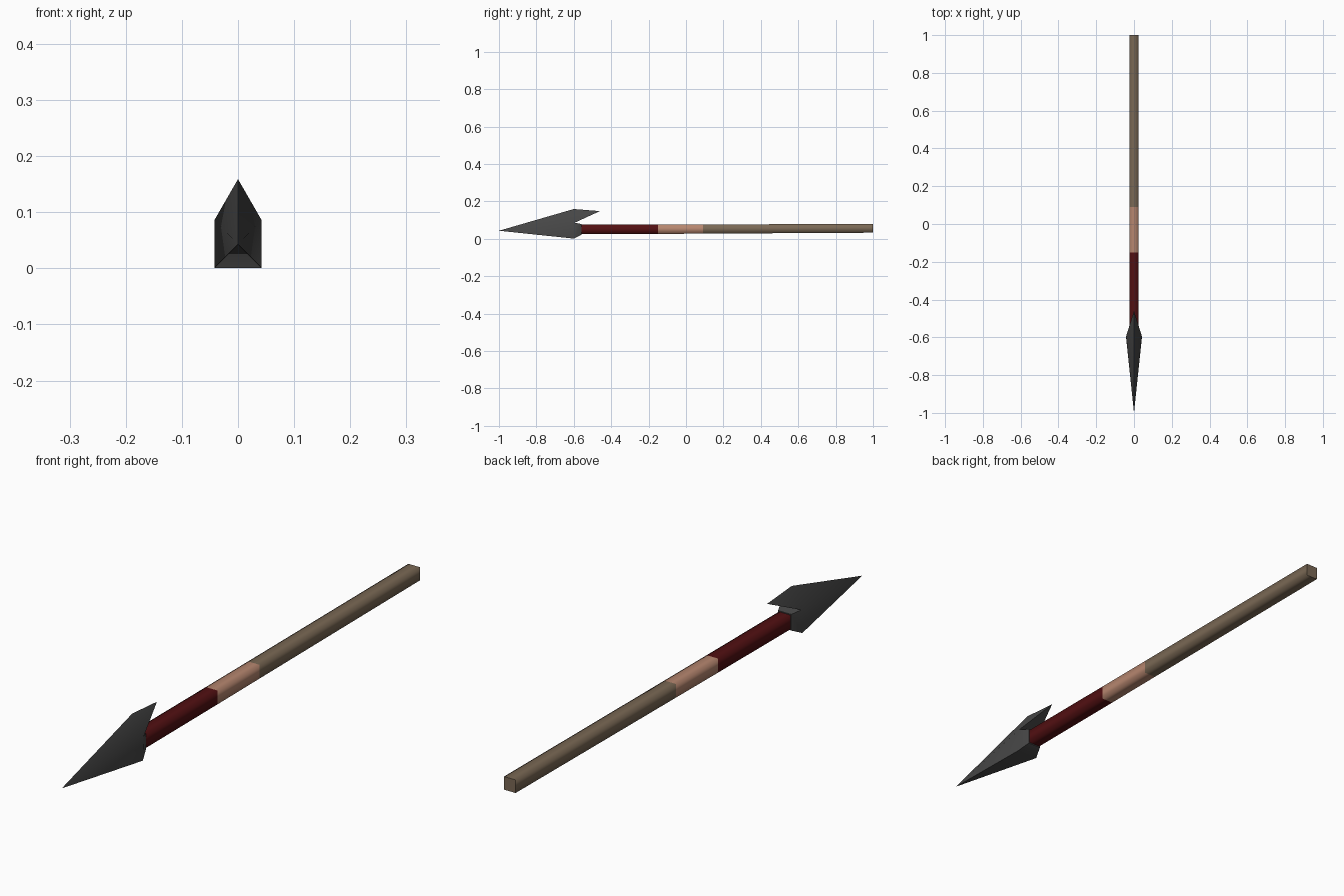
import bpy, bmesh

if "Cube" in bpy.data.objects:
    bpy.data.objects.remove(bpy.data.objects["Cube"])


def material(name, rgb):
    m = bpy.data.materials.new(name)
    m.diffuse_color = (*rgb, 1)
    m.use_nodes = True
    m.node_tree.nodes["Principled BSDF"].inputs["Base Color"].default_value = m.diffuse_color
    return m


brown = material("weathered_wood", (0.195, 0.14, 0.09))
tan = material("tan_wrap", (0.47, 0.24, 0.16))
red = material("dark_red_wrap", (0.085, 0.005, 0.006))
grey = material("dark_iron", (0.062, 0.062, 0.062))


def finish(name, bm, mats):
    bmesh.ops.recalc_face_normals(bm, faces=bm.faces)
    me = bpy.data.meshes.new(name)
    bm.to_mesh(me)
    bm.free()
    for m in mats:
        me.materials.append(m)
    ob = bpy.data.objects.new(name, me)
    bpy.context.collection.objects.link(ob)
    return ob


# Square shaft, lofted through rings: (y, centre height, half height)
bm = bmesh.new()
stations = [(-0.60, 0.050, 0.0255), (-0.15, 0.051, 0.025),
            (0.09, 0.052, 0.0245), (1.0, 0.056, 0.0235)]
w = 0.023
rings = [[bm.verts.new((sx * w, y, zc + sz * h))
          for sx, sz in ((-1, -1), (1, -1), (1, 1), (-1, 1))]
         for y, zc, h in stations]
for i, (a, b) in enumerate(zip(rings, rings[1:])):
    for k in range(4):
        f = bm.faces.new((a[k], a[(k + 1) % 4], b[(k + 1) % 4], b[k]))
        f.material_index = i
        f.smooth = True
bm.faces.new(rings[0])
bm.faces.new(rings[-1]).material_index = 2
finish("shaft", bm, [red, tan, brown])

# Spear head: five-sided point with a barb swept back along the top
bm = bmesh.new()
V = bm.verts.new
tip, ridge, barb = V((0, -1, 0.043)), V((0, -0.6, 0.159)), V((0, -0.46, 0.148))
low = [V((s * 0.042, -0.6, 0.001)) for s in (-1, 1)]
side = [V((s * 0.042, -0.595, 0.086)) for s in (-1, 1)]
back = [[V((s * 0.026, -0.56, z)) for s in (-1, 1)] for z in (0.021, 0.079)]
for i in range(2):
    faces = [(tip, low[i], side[i]), (tip, side[i], ridge),
             (ridge, side[i], barb),
             (low[i], side[i], back[1][i], back[0][i])]   # collar side
    for f in faces:
        bm.faces.new(f)
bm.faces.new((tip, low[0], low[1]))
bm.faces.new((side[0], side[1], barb))                      # barb underside
bm.faces.new((low[0], low[1], back[0][1], back[0][0]))      # collar bottom
bm.faces.new((side[0], side[1], back[1][1], back[1][0]))    # collar top
bm.faces.new((*back[0], back[1][1], back[1][0]))            # collar end
head = finish("spear_head", bm, [grey])
bpy.context.view_layer.objects.active = head
head.select_set(True)
bpy.ops.object.shade_smooth_by_angle(angle=0.6)
bm = bmesh.new()
bm.from_mesh(head.data)
v0 = bm.calc_volume(signed=True)
if v0 < 0:
    bmesh.ops.reverse_faces(bm, faces=bm.faces)
    bm.to_mesh(head.data)
bm.free()
